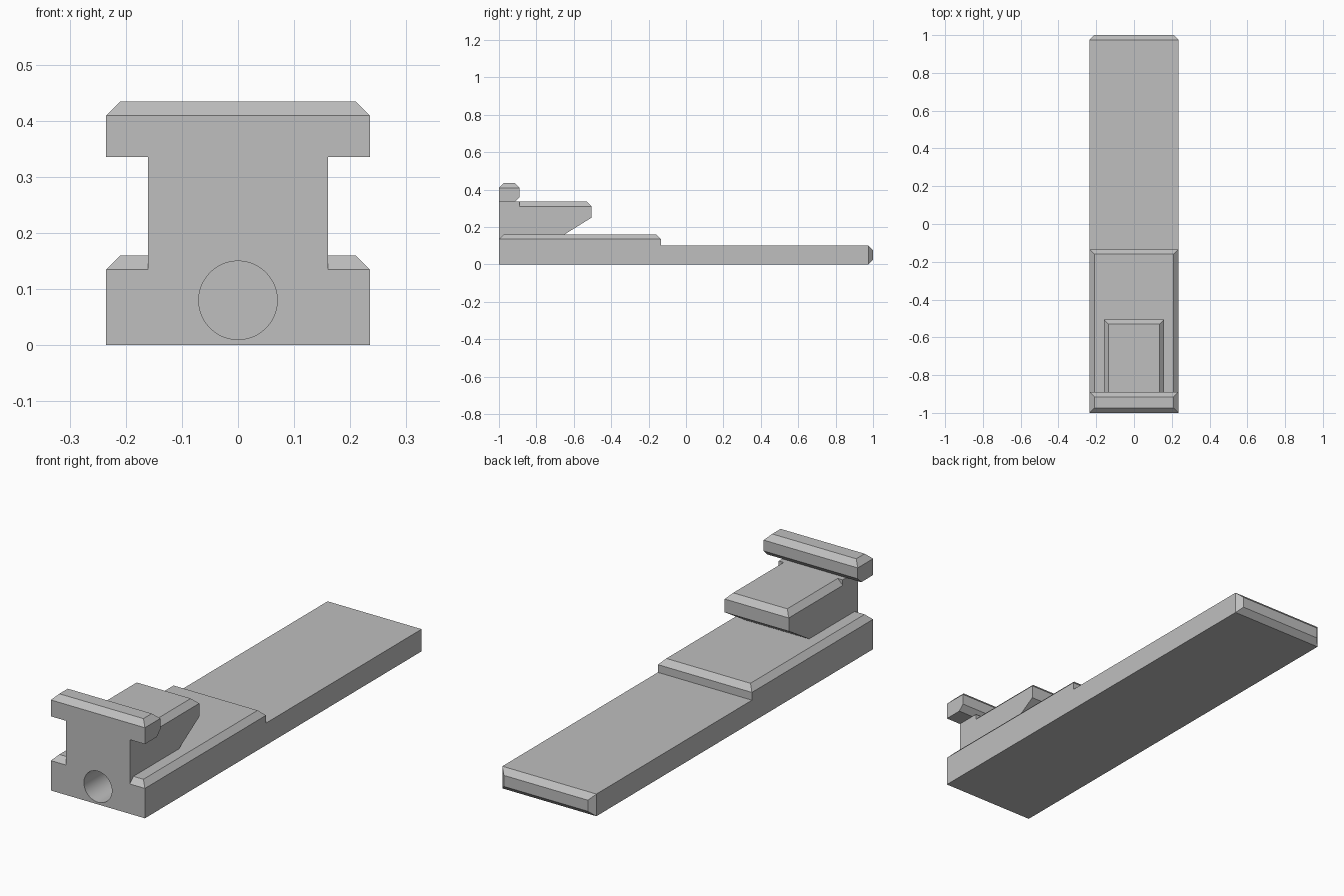
import bpy
import bmesh
import math

default = bpy.data.objects.get("Cube")
if default:
    bpy.data.objects.remove(default, do_unlink=True)

CHAMFER = 0.025
WIDE, NARROW = 0.235, 0.16
FRONT = -1.0

grey = bpy.data.materials.new("plain grey")
grey.use_nodes = True
colour = (0.52, 0.52, 0.52, 1)
grey.diffuse_color = colour
grey.node_tree.nodes["Principled BSDF"].inputs["Base Color"].default_value = colour


def box(y0, y1, z0, z1):
    return [(y0, z0), (y1, z0), (y1, z1), (y0, z1)]


def part(name, profile, half_width, chamfered=None):
    """Extrude a side profile across x and chamfer the edges a rule picks."""
    bm = bmesh.new()
    face = bm.faces.new([bm.verts.new((-half_width, y, z)) for y, z in profile])
    ext = bmesh.ops.extrude_face_region(bm, geom=[face])
    verts = [g for g in ext["geom"] if isinstance(g, bmesh.types.BMVert)]
    bmesh.ops.translate(bm, verts=verts, vec=(2 * half_width, 0, 0))
    bmesh.ops.recalc_face_normals(bm, faces=bm.faces[:])
    if chamfered:
        edges = [e for e in bm.edges if chamfered(*[v.co for v in e.verts])]
        bmesh.ops.bevel(bm, geom=edges, offset=CHAMFER, offset_type='OFFSET',
                        segments=1, profile=0.5, affect='EDGES')
    mesh = bpy.data.meshes.new(name)
    bm.to_mesh(mesh)
    bm.free()
    mesh.materials.append(grey)
    obj = bpy.data.objects.new(name, mesh)
    bpy.context.collection.objects.link(obj)
    return obj


def at_height(z):
    return lambda a, b: abs(a.z - z) < 1e-4 and abs(b.z - z) < 1e-4


# Long plate, chamfered around its back end
base = part("base_plate", box(FRONT, 1, 0, 0.1), WIDE,
            lambda a, b: min(a.y, b.y) > 0.99)

# Raised step over the front part of the plate
step = part("raised_step", box(FRONT, -0.135, 0.1, 0.16), WIDE, at_height(0.16))

# Post between the step and the top bar
post = part("post", box(FRONT, -0.89, 0.13, 0.335), NARROW)

# Overhanging shelf behind the post, chamfered on its three free top edges
shelf_top = at_height(0.335)
shelf = part("shelf",
             [(-0.89, 0.16), (-0.65, 0.16), (-0.505, 0.25),
              (-0.505, 0.335), (-0.89, 0.335)], NARROW,
             lambda a, b: shelf_top(a, b) and max(a.y, b.y) > -0.88)

# Cross bar on top, with its lower back edge cut off
bar = part("top_bar",
           [(FRONT, 0.335), (-0.915, 0.335), (-0.89, 0.36),
            (-0.89, 0.434), (FRONT, 0.434)], WIDE, at_height(0.434))

# Round blind hole in the front
bpy.ops.mesh.primitive_cylinder_add(vertices=48, radius=0.07, depth=0.5,
                                    location=(0, -0.85, 0.08),
                                    rotation=(math.pi / 2, 0, 0))
cutter = bpy.context.object
cutter.name = "hole_cutter"
cutter.hide_render = True
cutter.data.materials.append(grey)

for obj in (base, step, post):
    bpy.ops.object.select_all(action='DESELECT')
    obj.select_set(True)
    bpy.context.view_layer.objects.active = obj
    cut = obj.modifiers.new("hole", 'BOOLEAN')
    cut.operation = 'DIFFERENCE'
    cut.solver = 'EXACT'
    cut.object = cutter
    bpy.ops.object.modifier_apply(modifier=cut.name)
    bpy.ops.object.shade_smooth_by_angle(angle=math.radians(20))

bpy.data.objects.remove(cutter, do_unlink=True)
